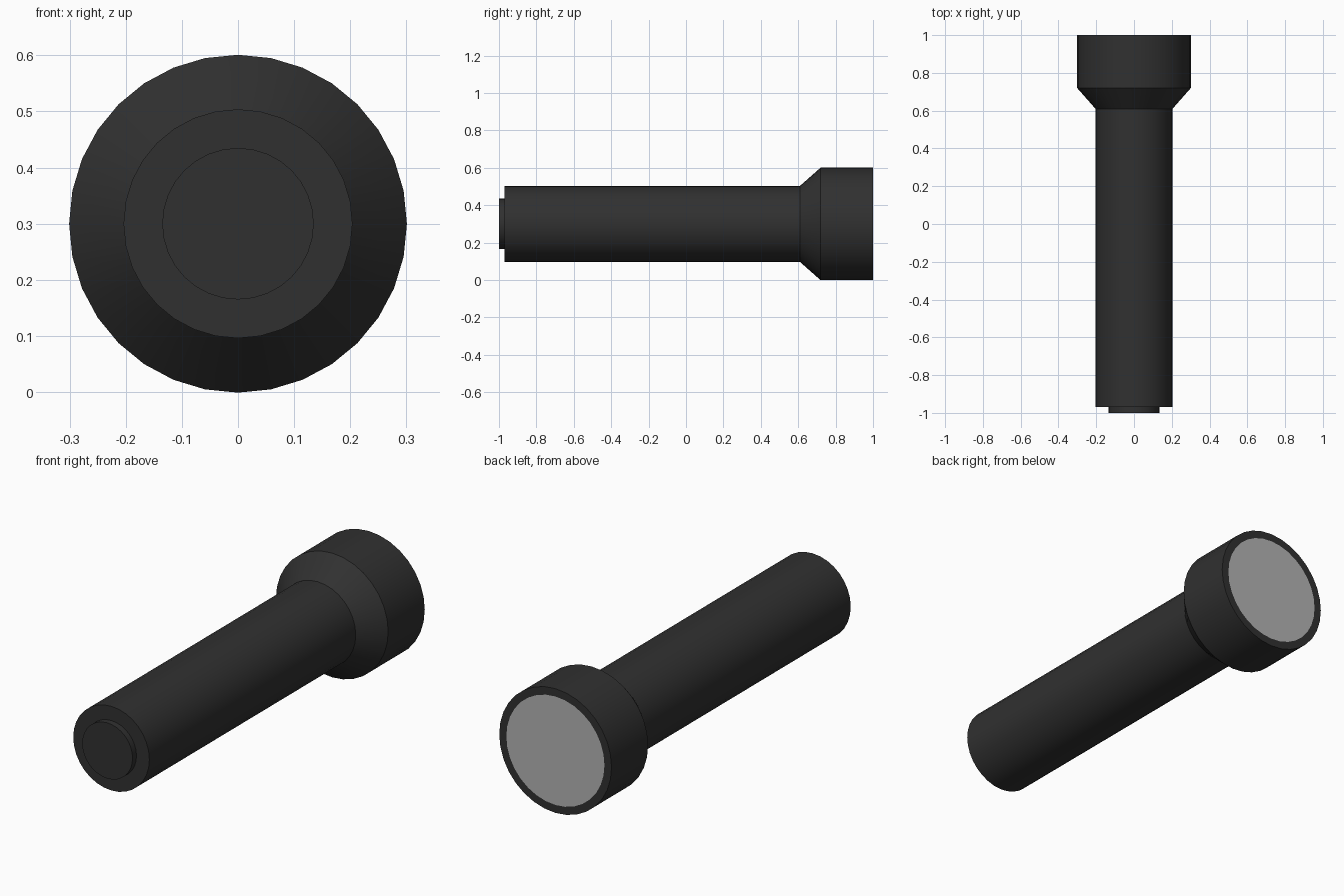
import bpy, bmesh, math

if "Cube" in bpy.data.objects:
    bpy.data.objects.remove(bpy.data.objects["Cube"])

SIDES = 32
CZ = 0.3  # height of the torch axis


def material(name, v):
    m = bpy.data.materials.new(name)
    m.diffuse_color = (v, v, v, 1)
    m.use_nodes = True
    m.node_tree.nodes["Principled BSDF"].inputs["Base Color"].default_value = m.diffuse_color
    return m


black = material("black_casing", 0.03)
glass = material("grey_lens", 0.45)


def lathe(name, profile, mats, cap_start=True):
    """Revolve (y, radius) rings around the long axis and cap the ends."""
    bm = bmesh.new()
    rings = []
    for y, r in profile:
        rings.append([bm.verts.new((r * math.sin(2 * math.pi * i / SIDES), y,
                                    CZ + r * math.cos(2 * math.pi * i / SIDES)))
                      for i in range(SIDES)])
    for a, b in zip(rings, rings[1:]):
        for i in range(SIDES):
            j = (i + 1) % SIDES
            bm.faces.new((a[i], a[j], b[j], b[i]))
    if cap_start:
        bm.faces.new(rings[0])
    end = bm.faces.new(rings[-1])
    end.material_index = len(mats) - 1
    bmesh.ops.recalc_face_normals(bm, faces=bm.faces)
    me = bpy.data.meshes.new(name)
    bm.to_mesh(me)
    bm.free()
    for m in mats:
        me.materials.append(m)
    ob = bpy.data.objects.new(name, me)
    bpy.context.collection.objects.link(ob)
    bpy.ops.object.select_all(action='DESELECT')
    ob.select_set(True)
    bpy.context.view_layer.objects.active = ob
    bpy.ops.object.shade_smooth_by_angle(angle=math.radians(30))
    return ob


# Handle, flared head and flat front rim; the last cap is the lens
lathe("torch_body", [(-0.97, 0.204), (0.61, 0.204), (0.72, 0.301),
                     (1.0, 0.301), (1.0, 0.263)], [black, glass])

# Tail switch
lathe("tail_button", [(-1.0, 0.135), (-0.97, 0.135)], [black])
